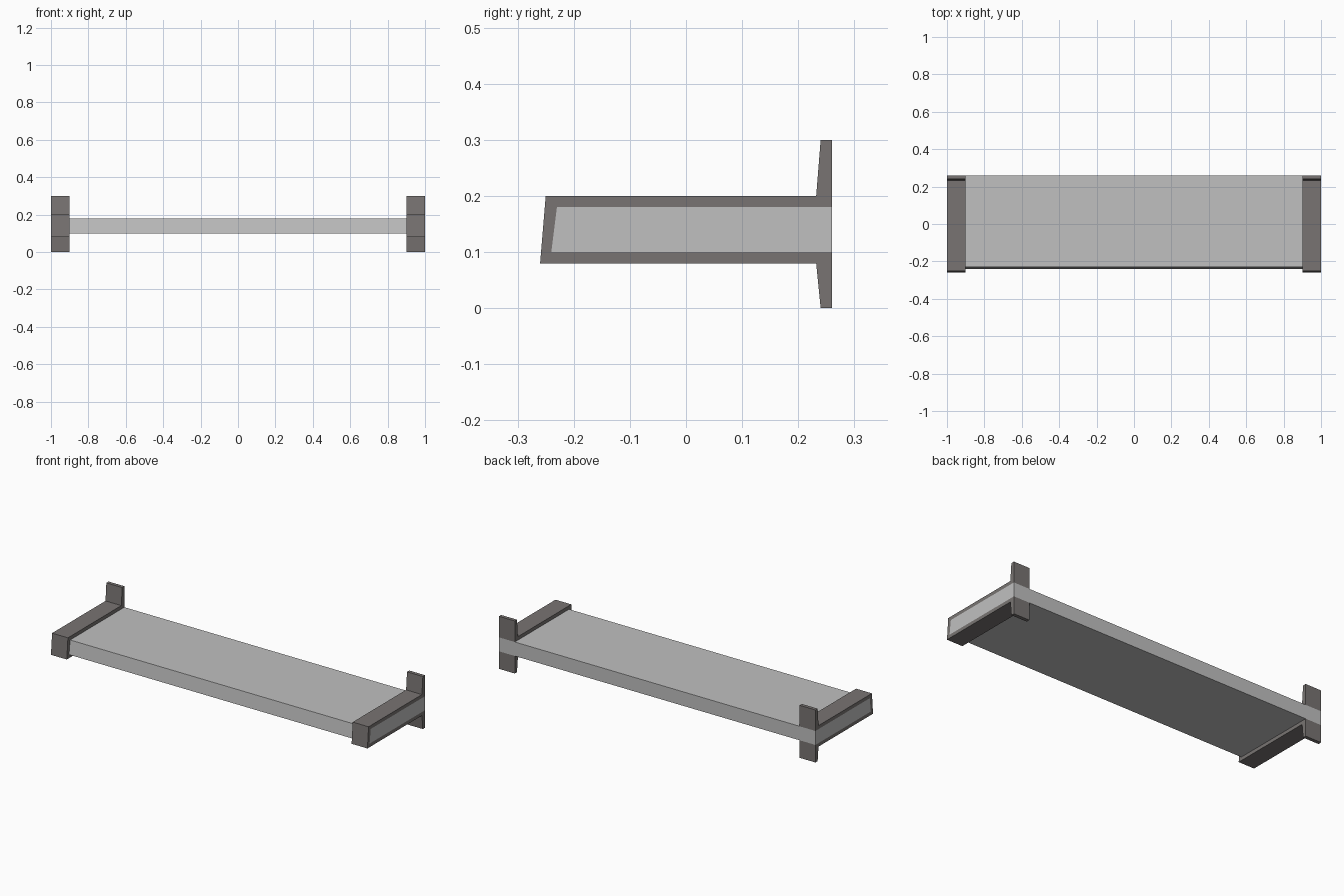
import bpy
import bmesh

cube = bpy.data.objects.get("Cube")
if cube:
    bpy.data.objects.remove(cube, do_unlink=True)


def make_material(name, color):
    mat = bpy.data.materials.new(name)
    mat.use_nodes = True
    mat.diffuse_color = color
    mat.node_tree.nodes["Principled BSDF"].inputs["Base Color"].default_value = color
    return mat


def extrude_profile(name, profile, x0, x1, mat):
    """Extrude a (y, z) outline along x."""
    bm = bmesh.new()
    face = bm.faces.new([bm.verts.new((x0, y, z)) for y, z in profile])
    ext = bmesh.ops.extrude_face_region(bm, geom=[face])
    moved = [v for v in ext["geom"] if isinstance(v, bmesh.types.BMVert)]
    bmesh.ops.translate(bm, verts=moved, vec=(x1 - x0, 0, 0))
    bmesh.ops.recalc_face_normals(bm, faces=bm.faces)
    mesh = bpy.data.meshes.new(name)
    bm.to_mesh(mesh)
    bm.free()
    mesh.materials.append(mat)
    obj = bpy.data.objects.new(name, mesh)
    bpy.context.collection.objects.link(obj)
    return obj


board_grey = make_material("light grey board", (0.53, 0.53, 0.53, 1))
bracket_grey = make_material("warm grey metal", (0.19, 0.175, 0.17, 1))

# Board with a slightly slanted front edge
board = [(0.26, 0.10), (-0.24, 0.10), (-0.23, 0.18), (0.26, 0.18)]
extrude_profile("shelf_board", board, -1, 1, board_grey)

# Bracket wrapping the board, with tapered wall tabs above and below
bracket = [(0.26, 0.30), (0.24, 0.30), (0.232, 0.20), (-0.25, 0.20),
           (-0.26, 0.08), (0.232, 0.08), (0.24, 0), (0.26, 0)] + board
for name, x0, x1 in (("right_bracket", -1, -0.9), ("left_bracket", 0.9, 1)):
    extrude_profile(name, bracket, x0, x1, bracket_grey)
